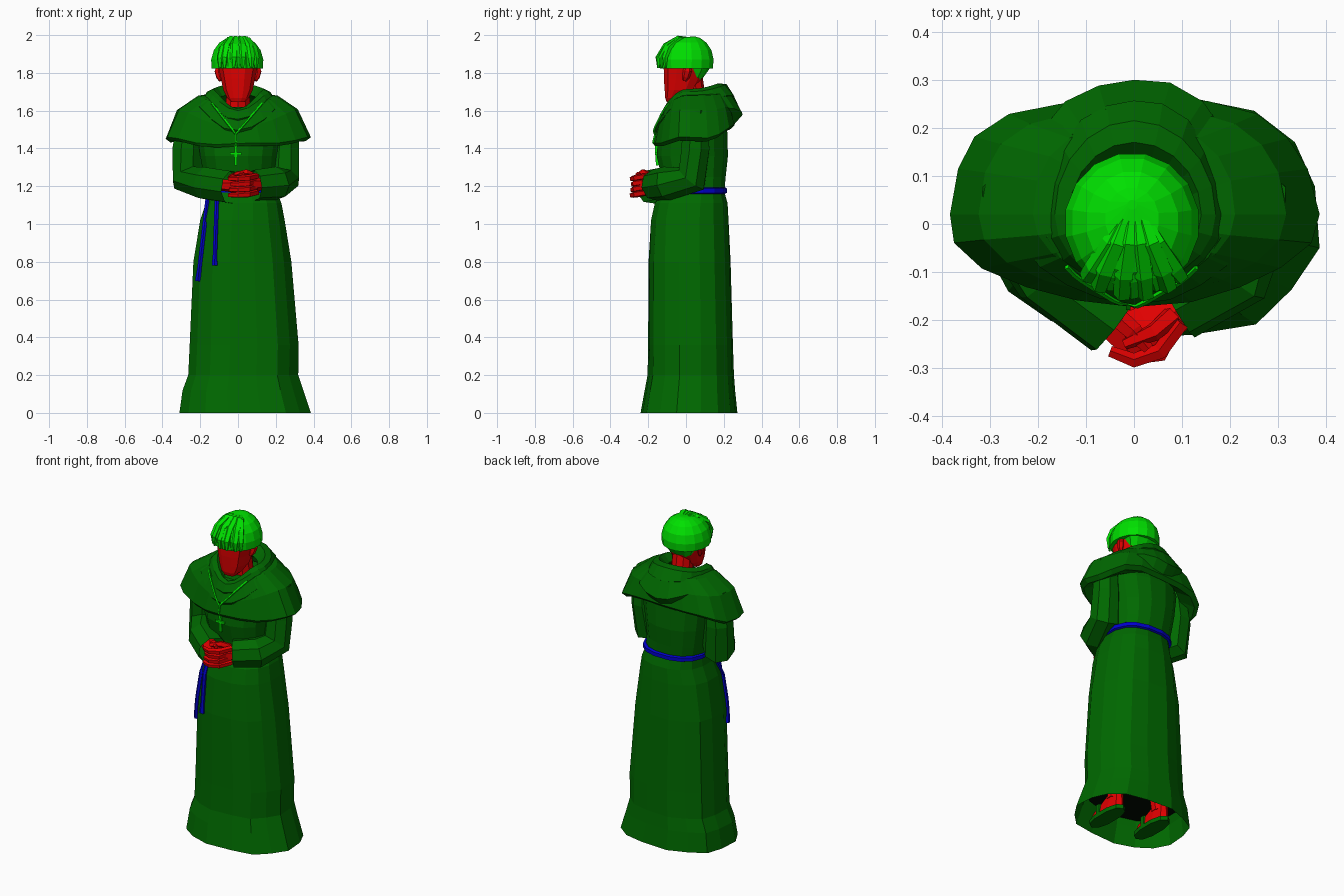
import bpy, bmesh, math
from mathutils import Vector
from mathutils.bvhtree import BVHTree


def material(name, rgb):
    m = bpy.data.materials.new(name)
    m.diffuse_color = (*rgb, 1)
    return m


CLOTH = material("dark green cloth", (0, 0.14, 0))
HAIR = material("bright green", (0, 0.75, 0))
SKIN = material("red skin", (0.75, 0, 0))
CORD = material("blue cord", (0, 0, 0.62))
DARK = material("black lining", (0, 0.003, 0))


def skin(name, rings, mat, caps=(True, True), closed=False):
    """Bridge equal rings of points into a flat shaded object."""
    bm = bmesh.new()
    rows = [[bm.verts.new(p) for p in r] for r in rings]
    n = len(rows[0])
    pairs = list(zip(rows, rows[1:])) + ([(rows[-1], rows[0])] if closed else [])
    for a, b in pairs:
        for i in range(n):
            j = (i + 1) % n
            bm.faces.new((a[i], a[j], b[j], b[i]))
    if caps[0] and not closed:
        bm.faces.new(rows[0][::-1])
    if caps[1] and not closed:
        bm.faces.new(rows[-1])
    bmesh.ops.recalc_face_normals(bm, faces=bm.faces)
    me = bpy.data.meshes.new(name)
    bm.to_mesh(me)
    bm.free()
    me.materials.append(mat)
    ob = bpy.data.objects.new(name, me)
    bpy.context.collection.objects.link(ob)
    return ob


def oval(z, x0, x1, y0, y1, n=16, e=0.85, pleat=0.0):
    """Level rounded-box ring that touches its limits, optionally pleated."""
    out = []
    top = math.cos(math.pi / n) ** e
    for i in range(n):
        a = 2 * math.pi * (i + 0.5) / n
        c, s = math.cos(a), math.sin(a)
        k = (1 + pleat * (math.cos(7 * a + 0.6) - 0.6)) / top
        px = math.copysign(abs(c) ** e, c) * k
        py = math.copysign(abs(s) ** e, s) * k
        out.append(((x0 + x1) / 2 + px * (x1 - x0) / 2,
                    (y0 + y1) / 2 + py * (y1 - y0) / 2, z))
    return out


def drape(x0, x1, yf, yb, zf, zs, zb, n=20, wave=0.0, e=1.0):
    """Tilted ring with its own heights at front, sides and back; e < 1 squares the back."""
    out = []
    for i in range(n):
        a = 2 * math.pi * i / n
        c, s = math.cos(a), math.sin(a)
        z = zs + ((zb - zs) * s * s if s > 0 else (zf - zs) * abs(s) ** 3)
        if s > 1e-6:
            c, s = math.copysign(abs(c) ** e, c), s ** e
        x = c * (x1 if c > 0 else -x0)
        y = 0.02 + s * (yb - 0.02 if s > 0 else 0.02 - yf)
        w = wave * math.cos(5 * a + 1)
        out.append((x * (1 + w), y * (1 + w), z + w * 0.4))
    return out


def tube(name, pts, radii, mat, n=6, flat=1.0, caps=(True, True)):
    """Tapered tube along a path; flat squashes one side direction."""
    pts = [Vector(p) for p in pts]
    rings, prev, u = [], None, None
    for i, p in enumerate(pts):
        t = (pts[min(i + 1, len(pts) - 1)] - pts[max(i - 1, 0)]).normalized()
        if prev is None:
            ref = Vector((1, 0, 0)) if abs(t.x) < 0.8 else Vector((0, 0, 1))
            u = (ref - t * ref.dot(t)).normalized()
        else:
            u = prev.rotation_difference(t) @ u
        v = t.cross(u)
        prev = t
        rings.append([p + radii[i] * (math.cos(a) * u + flat * math.sin(a) * v)
                      for a in [2 * math.pi * (k + 0.5) / n for k in range(n)]])
    return skin(name, rings, mat, caps)


# Robe: flared pleated skirt, waist and chest in one shell, open at the hem
robe = skin("robe", [
    oval(0.0, -0.312, 0.385, -0.24, 0.27, pleat=0.025),
    oval(0.12, -0.295, 0.345, -0.218, 0.258, pleat=0.025),
    oval(0.20, -0.265, 0.318, -0.203, 0.252, pleat=0.025),
    oval(0.36, -0.257, 0.32, -0.20, 0.247, pleat=0.02),
    oval(0.80, -0.237, 0.282, -0.198, 0.235, pleat=0.015),
    oval(1.02, -0.20, 0.247, -0.185, 0.225),
    oval(1.11, -0.17, 0.23, -0.165, 0.22),
    oval(1.17, -0.165, 0.205, -0.12, 0.203),
    oval(1.25, -0.18, 0.195, -0.13, 0.21),
    oval(1.36, -0.20, 0.205, -0.155, 0.222),
    oval(1.50, -0.22, 0.23, -0.145, 0.218),
    oval(1.62, -0.18, 0.19, -0.085, 0.185)], CLOTH, (False, True))
skin("dark_lining", [oval(0.15, -0.26, 0.30, -0.19, 0.232),
                     oval(0.155, -0.26, 0.30, -0.19, 0.232)], DARK)

# Shoulder cape with a turned-under hem
cape = skin("shoulder_cape", [
    drape(-0.12, 0.12, -0.08, 0.15, 1.61, 1.69, 1.71),
    drape(-0.21, 0.21, -0.12, 0.21, 1.58, 1.68, 1.69, e=0.85),
    drape(-0.325, 0.315, -0.15, 0.24, 1.51, 1.605, 1.62, wave=0.01, e=0.78),
    drape(-0.387, 0.382, -0.170, 0.262, 1.42, 1.455, 1.53, wave=0.02, e=0.78),
    drape(-0.36, 0.355, -0.16, 0.24, 1.405, 1.435, 1.51, wave=0.02, e=0.78),
    drape(-0.29, 0.29, -0.12, 0.20, 1.44, 1.47, 1.54)], CLOTH, (False, False))

# Lowered hood: two overlapping fabric rolls around the neck
lower = skin("hood_lower_fold", [
    drape(-0.14, 0.14, -0.10, 0.17, 1.58, 1.68, 1.69),
    drape(-0.19, 0.19, -0.135, 0.25, 1.56, 1.68, 1.685),
    drape(-0.24, 0.24, -0.165, 0.305, 1.49, 1.64, 1.585, wave=0.02),
    drape(-0.22, 0.22, -0.15, 0.24, 1.47, 1.61, 1.51)], CLOTH, closed=True)
upper = skin("hood_upper_fold", [
    drape(-0.10, 0.10, -0.06, 0.12, 1.58, 1.67, 1.69),
    drape(-0.135, 0.14, -0.10, 0.17, 1.61, 1.715, 1.745),
    drape(-0.165, 0.17, -0.125, 0.215, 1.60, 1.70, 1.74),
    drape(-0.185, 0.19, -0.145, 0.26, 1.55, 1.665, 1.68, wave=0.015),
    drape(-0.16, 0.16, -0.125, 0.20, 1.52, 1.64, 1.64)], CLOTH, closed=True)

# Sleeves bent across the waist, open at the cuffs
tube("right_sleeve", [(-0.25, 0.05, 1.60), (-0.268, 0.055, 1.40), (-0.262, 0.05, 1.24),
                      (-0.17, -0.095, 1.215), (-0.035, -0.195, 1.195)],
     [0.07, 0.085, 0.093, 0.09, 0.09], CLOTH, 8, caps=(True, False))
tube("left_sleeve", [(0.25, 0.05, 1.60), (0.25, 0.05, 1.40), (0.24, 0.03, 1.24),
                     (0.20, -0.10, 1.215), (0.085, -0.165, 1.205)],
     [0.07, 0.08, 0.09, 0.09, 0.083], CLOTH, 8, caps=(True, False))

# Forearms and clasped hands
tube("right_hand", [(-0.16, -0.10, 1.21), (-0.07, -0.175, 1.205), (0.0, -0.23, 1.20),
                    (0.05, -0.24, 1.20)], [0.04, 0.045, 0.055, 0.045], SKIN, 6, 0.7)
tube("left_hand", [(0.18, -0.10, 1.21), (0.09, -0.18, 1.21), (0.03, -0.22, 1.21),
                   (-0.02, -0.23, 1.21)], [0.045, 0.05, 0.06, 0.05], SKIN, 6, 0.7)
for i in range(4):
    z = 1.157 + 0.029 * i
    w = 0.006 * (i % 3)
    tube("left_finger", [(0.10 - w, -0.205, z + 0.01), (0.055, -0.265 - w / 2, z),
                         (0.0, -0.284 + w / 2, z - 0.004), (-0.05 + w, -0.265, z - 0.004)],
         [0.017, 0.018, 0.016, 0.012], SKIN, 5)
tube("left_thumb", [(0.08, -0.19, 1.25), (0.04, -0.225, 1.272), (-0.02, -0.25, 1.262)],
     [0.022, 0.02, 0.012], SKIN, 5)
tube("right_thumb", [(-0.04, -0.19, 1.24), (0.0, -0.225, 1.262), (0.03, -0.26, 1.262)],
     [0.022, 0.02, 0.012], SKIN, 5)

# Neck, head and ears
tube("neck", [(0, 0.05, 1.56), (0, 0.035, 1.70), (0, 0.02, 1.80)], [0.07, 0.064, 0.064], SKIN, 10)
skin("head", [oval(z, -w, w, y0, y1, 12, 0.75) for z, w, y0, y1 in [
    (1.645, 0.036, -0.102, -0.055), (1.668, 0.058, -0.110, -0.01), (1.71, 0.078, -0.113, 0.05),
    (1.77, 0.090, -0.117, 0.085), (1.83, 0.103, -0.118, 0.11), (1.90, 0.09, -0.10, 0.10)]], SKIN)
for side in (-1, 1):
    tube("ear", [(side * 0.092, -0.008, 1.76), (side * 0.100, 0.0, 1.78),
                 (side * 0.106, 0.008, 1.81), (side * 0.102, 0.008, 1.83)],
         [0.010, 0.017, 0.020, 0.015], SKIN, 6, 1.2)

# Bowl-cut hair, undercut nape and forward-swept locks
skin("hair_cap", [oval(z, -w - 0.004, w - 0.004, y0, y1, 16, 1) for z, w, y0, y1 in [
    (1.822, 0.136, -0.138, 0.142), (1.87, 0.138, -0.142, 0.146), (1.92, 0.124, -0.130, 0.135),
    (1.96, 0.095, -0.10, 0.108), (1.985, 0.055, -0.055, 0.075), (1.992, 0.01, 0.03, 0.05)]], HAIR)
skin("hair_nape", [oval(1.765, -0.07, 0.07, 0.0, 0.082, 10),
                   oval(1.83, -0.105, 0.105, 0.0, 0.128, 10)], HAIR)
for i in range(-4, 5):
    d = 0.012 * (i % 2)
    x = i * 0.024
    tube("hair_lock", [(i * 0.003, 0.04, 1.982), (x * 0.5, -0.04, 1.978 + d / 2),
                       (x * 0.85, -0.112 + abs(x) * 0.2, 1.932 + d),
                       (x, -0.145 - d + abs(x) * 0.35, 1.88),
                       (x, -0.143 - d + abs(x) * 0.35, 1.825)],
         [0.006, 0.02, 0.023, 0.019, 0.008], HAIR, 5, 0.7)

# Rope belt around the waist
skin("belt", [oval(z, -0.165 - g, 0.207 + g, -0.11 - g, 0.205 + g) for z, g in
              [(1.16, 0.002), (1.165, 0.012), (1.188, 0.012), (1.194, 0.002)]], CORD)

# Surface finder so that thin items rest on the clothing
trees = [BVHTree.FromPolygons([v.co for v in o.data.vertices],
                              [p.vertices[:] for p in o.data.polygons])
         for o in (robe, cape, lower, upper)]


def on_front(x, z, lift):
    hits = [t.ray_cast(Vector((x, -1, z)), Vector((0, 1, 0)))[0] for t in trees]
    return (x, min([h.y for h in hits if h], default=-0.1) - lift, z)


def along(a, b, steps, lift):
    return [on_front(a[0] + (b[0] - a[0]) * k / steps, a[1] + (b[1] - a[1]) * k / steps, lift)
            for k in range(steps + 1)]


for name, a, b in [("belt_end_long", (-0.16, 1.14), (-0.212, 0.70)),
                   ("belt_end_short", (-0.112, 1.14), (-0.124, 0.78))]:
    tube(name, along(a, b, 6, 0.009), [0.013] * 6 + [0.017], CORD, 6)

# Neck chain and cross pendant
for a in ((-0.14, 1.64), (0.13, 1.64)):
    tube("neck_chain", along(a, (-0.012, 1.475), 8, 0.005), [0.006] * 9, HAIR, 4)
tube("pendant_chain", along((-0.012, 1.475), (-0.012, 1.41), 3, 0.005), [0.006] * 4, HAIR, 4)
y = on_front(-0.012, 1.40, 0.006)[1]
tube("cross_upright", [(-0.012, y, 1.42), (-0.012, y + 0.006, 1.31)], [0.010] * 2, HAIR, 4)
tube("cross_bar", [(-0.042, y, 1.372), (0.018, y, 1.372)], [0.010] * 2, HAIR, 4)

# Feet in sandals under the hem
for cx, cy in ((-0.12, 0.03), (0.16, -0.03)):
    skin("sandal_sole", [oval(z, cx - 0.05, cx + 0.05, cy - 0.15, cy + 0.12, 10)
                         for z in (0.002, 0.028)], CLOTH)
    skin("foot", [oval(0.028, cx - 0.044, cx + 0.044, cy - 0.14, cy + 0.11, 10),
                  oval(0.06, cx - 0.04, cx + 0.04, cy - 0.12, cy + 0.11, 10),
                  oval(0.11, cx - 0.036, cx + 0.036, cy - 0.01, cy + 0.105, 10)], SKIN)
    skin("sandal_strap", [oval(z, cx - 0.048, cx + 0.048, cy - 0.07, cy - 0.02, 8)
                          for z in (0.028, 0.085)], CLOTH)
    tube("leg", [(cx, cy + 0.05, 0.09), (cx * 0.95, cy + 0.05, 0.16)], [0.045, 0.05], SKIN, 8)
